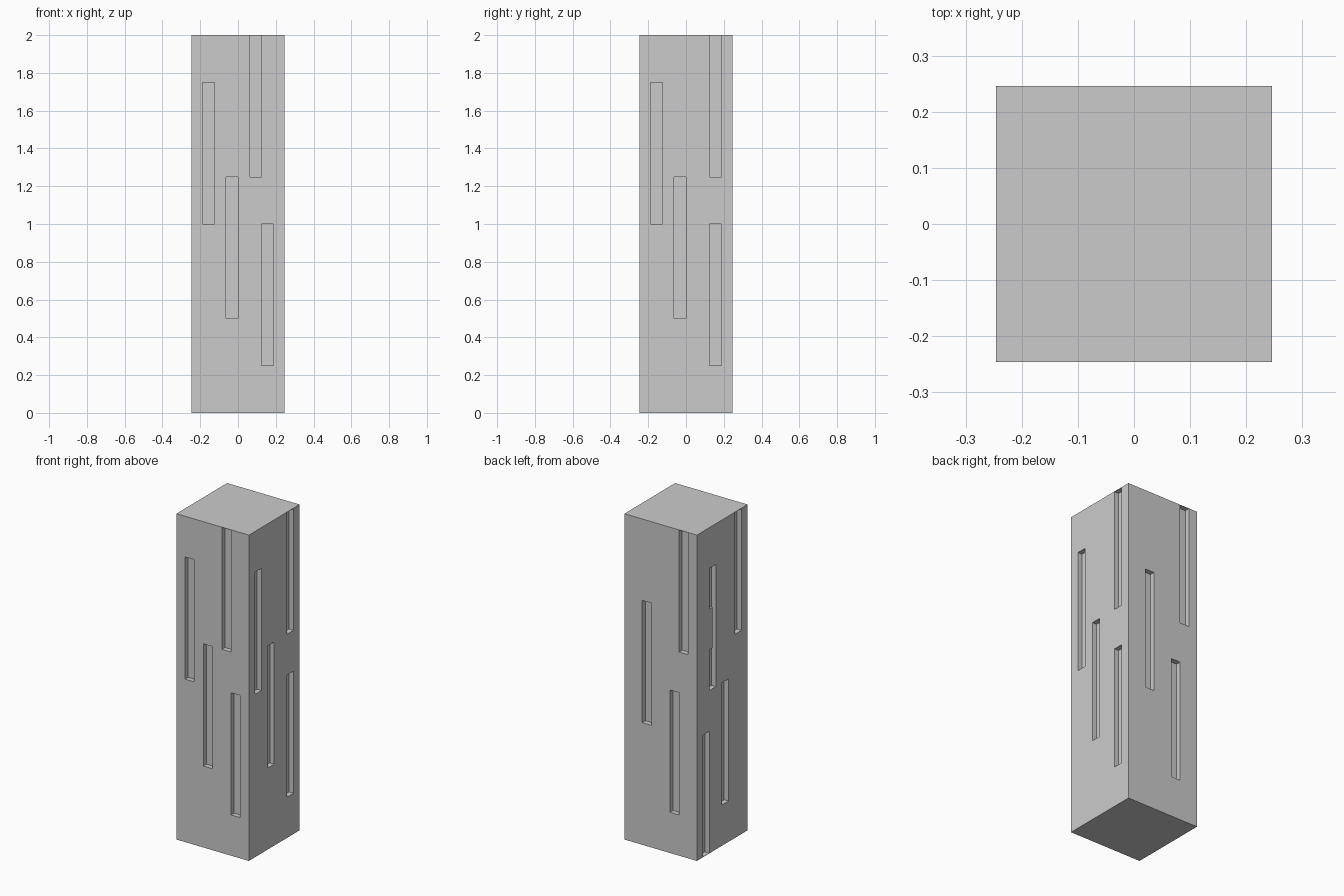
import bpy, bmesh
from mathutils import Matrix, Vector

if "Cube" in bpy.data.objects:
    bpy.data.objects.remove(bpy.data.objects["Cube"])

H = 0.246       # half width of the pillar
D = 0.03        # slot depth
CAP = 0.002     # thin skin left at the top and bottom
U = 1 / 16      # slot width and layout unit


def add_box(bm, lo, hi):
    lo, hi = Vector(lo), Vector(hi)
    size = hi - lo
    m = Matrix.Translation((lo + hi) / 2) @ Matrix.Diagonal((*size, 1))
    bmesh.ops.create_cube(bm, size=1, matrix=m)


def make_object(name, bm):
    mesh = bpy.data.meshes.new(name)
    bm.to_mesh(mesh)
    bm.free()
    obj = bpy.data.objects.new(name, mesh)
    bpy.context.collection.objects.link(obj)
    return obj


# Pillar body
bm = bmesh.new()
add_box(bm, (-H, -H, 0), (H, H, 2))
pillar = make_object("pillar", bm)

# Slots per side: (start along the face in units, bottom, top)
front = [(-3, 1, 1.75), (-1, .5, 1.25), (1, 1.25, 2), (2, .25, 1)]
right = [(-3, 1, 1.75), (-1, .5, 1.25), (2, 1.25, 2), (2, .25, 1)]
back = [(1, .75, 1.5), (-2, .25, 1), (-3, 1.25, 2)]
left = [(1, 1, 1.75), (-1, .25, 1), (-3, 1.25, 2), (2, 0, .75)]

bm = bmesh.new()
for slots, axis, sign in ((front, 1, -1), (right, 0, 1), (back, 1, 1), (left, 0, -1)):
    d0, d1 = sorted((sign * (H - D), sign * (H + 0.02)))
    for start, z0, z1 in slots:
        a0, a1 = start * U, (start + 1) * U
        z0, z1 = max(z0, CAP), min(z1, 2 - CAP)
        if axis:
            add_box(bm, (a0, d0, z0), (a1, d1, z1))
        else:
            add_box(bm, (d0, a0, z0), (d1, a1, z1))
cutter = make_object("slot_cutter", bm)
cutter.hide_render = True

# Carve the slots
mod = pillar.modifiers.new("slots", 'BOOLEAN')
mod.operation = 'DIFFERENCE'
mod.solver = 'EXACT'
mod.object = cutter
bpy.context.view_layer.objects.active = pillar
bpy.ops.object.modifier_apply(modifier=mod.name)
bpy.data.objects.remove(cutter)

# Small filler that narrows the upper slot on the left side
bm = bmesh.new()
add_box(bm, (-H, 1.5 * U, 1.25), (-H + D, 2 * U, 1.5))
make_object("slot_filler", bm)
